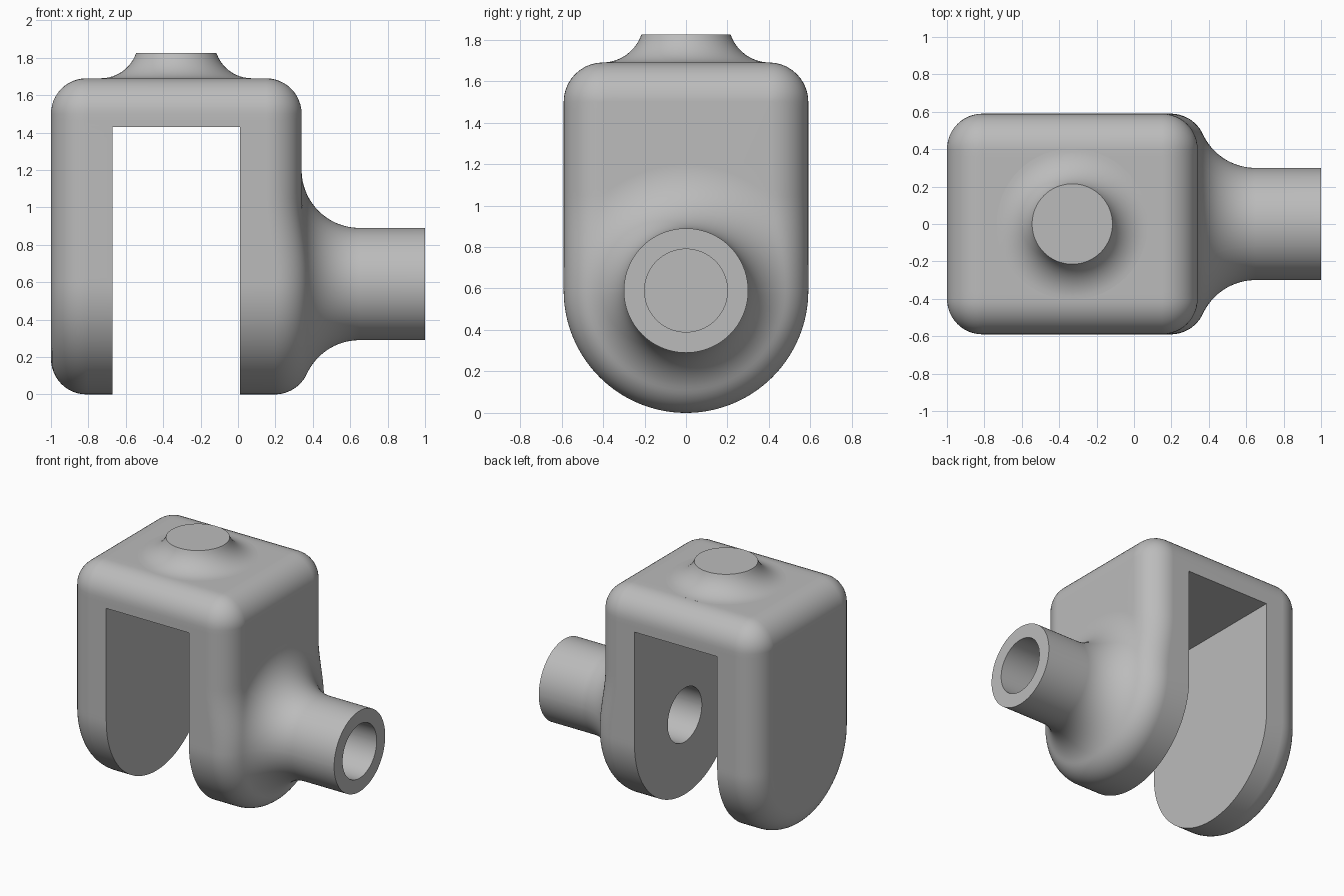
import bpy, bmesh
from math import sin, cos, pi, sqrt, acos
from mathutils import Vector

cube = bpy.data.objects.get("Cube")
if cube:
    bpy.data.objects.remove(cube)

HALF, TOP = 0.59, 1.69          # half width (also lower arc radius) and height
LEFT, RIGHT = -1.0, 0.34        # outer faces of the two arms
ROUND, FILLET = 0.19, 0.31      # outer edge round, stub fillet
STUB, BORE = 0.30, 0.20         # stub and bore radii
REACH = STUB + FILLET           # where the stub fillet meets the flat face
FX = RIGHT + FILLET             # where it meets the straight stub
AXIS = Vector((0, 0, HALF))

grey = bpy.data.materials.new("plain_grey")
grey.use_nodes = True
colour = (0.5, 0.5, 0.5, 1)
grey.diffuse_color = colour
grey.node_tree.nodes["Principled BSDF"].inputs["Base Color"].default_value = colour


def loft(name, rings):
    """Closed solid skinned over rings of equal point count, capped at both ends."""
    bm = bmesh.new()
    loops = [[bm.verts.new(p) for p in ring] for ring in rings]
    n = len(loops[0])
    for a, b in zip(loops, loops[1:]):
        for i in range(n):
            j = (i + 1) % n
            bm.faces.new((a[i], a[j], b[j], b[i]))
    bm.faces.new(loops[0][::-1])
    bm.faces.new(loops[-1])
    bmesh.ops.remove_doubles(bm, verts=bm.verts, dist=0.0002)
    bmesh.ops.recalc_face_normals(bm, faces=bm.faces)
    mesh = bpy.data.meshes.new(name)
    bm.to_mesh(mesh)
    bm.free()
    obj = bpy.data.objects.new(name, mesh)
    bpy.context.collection.objects.link(obj)
    mesh.materials.append(grey)
    return obj


def select(obj):
    bpy.ops.object.select_all(action='DESELECT')
    obj.select_set(True)
    bpy.context.view_layer.objects.active = obj


def outline():
    """Side outline as (centre of the edge round, outward normal) pairs."""
    pts = []
    inner, high = HALF - ROUND, TOP - ROUND

    def arc(cy, cz, radius, start, end, steps):
        for i in range(steps + 1):
            a = start + (end - start) * i / steps
            n = Vector((0, cos(a), sin(a)))
            pts.append((Vector((0, cy, cz)) + n * radius, n))

    def line(p, q, n, steps):
        for i in range(1, steps):
            pts.append((Vector(p).lerp(Vector(q), i / steps), Vector(n)))

    arc(0, HALF, inner, -pi, 0, 64)
    line((0, inner, HALF), (0, inner, high), (0, 1, 0), 28)
    arc(inner, high, 0, 0, pi / 2, 10)
    line((0, inner, high), (0, -inner, high), (0, 0, 1), 20)
    arc(-inner, high, 0, pi / 2, pi, 10)
    line((0, -inner, high), (0, -inner, HALF), (0, -1, 0), 28)
    return pts


def right_profile(c, n):
    """Points from the outer edge over the round and fillet, along the stub, into the bore."""
    u = c - AXIS
    rho = u.length
    u.normalize()
    gap = max(REACH - rho, 0)
    span = ROUND + FILLET
    cx = FX - sqrt(span ** 2 - gap ** 2)
    centre = Vector((cx, c.y, c.z))
    contact = (Vector((FX - cx, 0, 0)) + u * gap) / span
    # edge round
    turn = acos(max(-1, min(1, n.dot(contact))))
    pts = []
    for i in range(13):
        t = i / 12
        d = (n * sin((1 - t) * turn) + contact * sin(t * turn)) / sin(turn)
        pts.append(centre + d * ROUND)
    # concave fillet into the stub
    start = acos(gap * FILLET / span / FILLET) if gap else pi / 2
    for i in range(19):
        a = start * (1 - i / 18)
        p = AXIS + u * (REACH - FILLET * cos(a))
        p.x = FX - FILLET * sin(a)
        pts.append(p)
    # straight stub, end ring and bore
    for radius, x in ((STUB, 1), (BORE, 1), (BORE, -0.2)):
        p = AXIS + u * radius
        p.x = x
        pts.append(p)
    return pts


# Fork body with side stub
edge = outline()
rings = []
for i in range(13):
    a = pi / 2 * (1 - i / 12)
    rings.append([c + n * ROUND * cos(a) + Vector((LEFT + ROUND - ROUND * sin(a), 0, 0))
                  for c, n in edge])
rings += [list(r) for r in zip(*(right_profile(c, n) for c, n in edge))]
body = loft("fork_body", rings)

# Slot between the arms
bpy.ops.mesh.primitive_cube_add(size=1, location=(-0.33, 0, 0.43))
slot = bpy.context.object
slot.name = "slot_cutter"
slot.dimensions = (0.68, 2, 2)
slot.hide_render = True
slot.data.materials.append(grey)
bpy.context.view_layer.update()
cut = body.modifiers.new("slot", 'BOOLEAN')
cut.operation = 'DIFFERENCE'
cut.solver = 'EXACT'
cut.object = slot
select(body)
bpy.ops.object.modifier_apply(modifier=cut.name)
bpy.data.objects.remove(slot)

# Flared round pad on the top
FLARE, PAD_Z = 0.20, 1.825
profile = [(0.404, TOP - 0.05)]
low = acos((TOP + FLARE - PAD_Z) / FLARE)
for i in range(13):
    a = low * i / 12
    profile.append((0.404 - FLARE * sin(a), TOP + FLARE - FLARE * cos(a)))
pad = loft("top_pad", [[(-0.33 + r * cos(2 * pi * k / 64), r * sin(2 * pi * k / 64), z)
                        for k in range(64)] for r, z in profile])

# Smooth shading with crisp edges
for obj in (body, pad):
    select(obj)
    bpy.ops.object.shade_smooth_by_angle(angle=0.5)
    weighted = obj.modifiers.new("even_normals", 'WEIGHTED_NORMAL')
    weighted.keep_sharp = True
